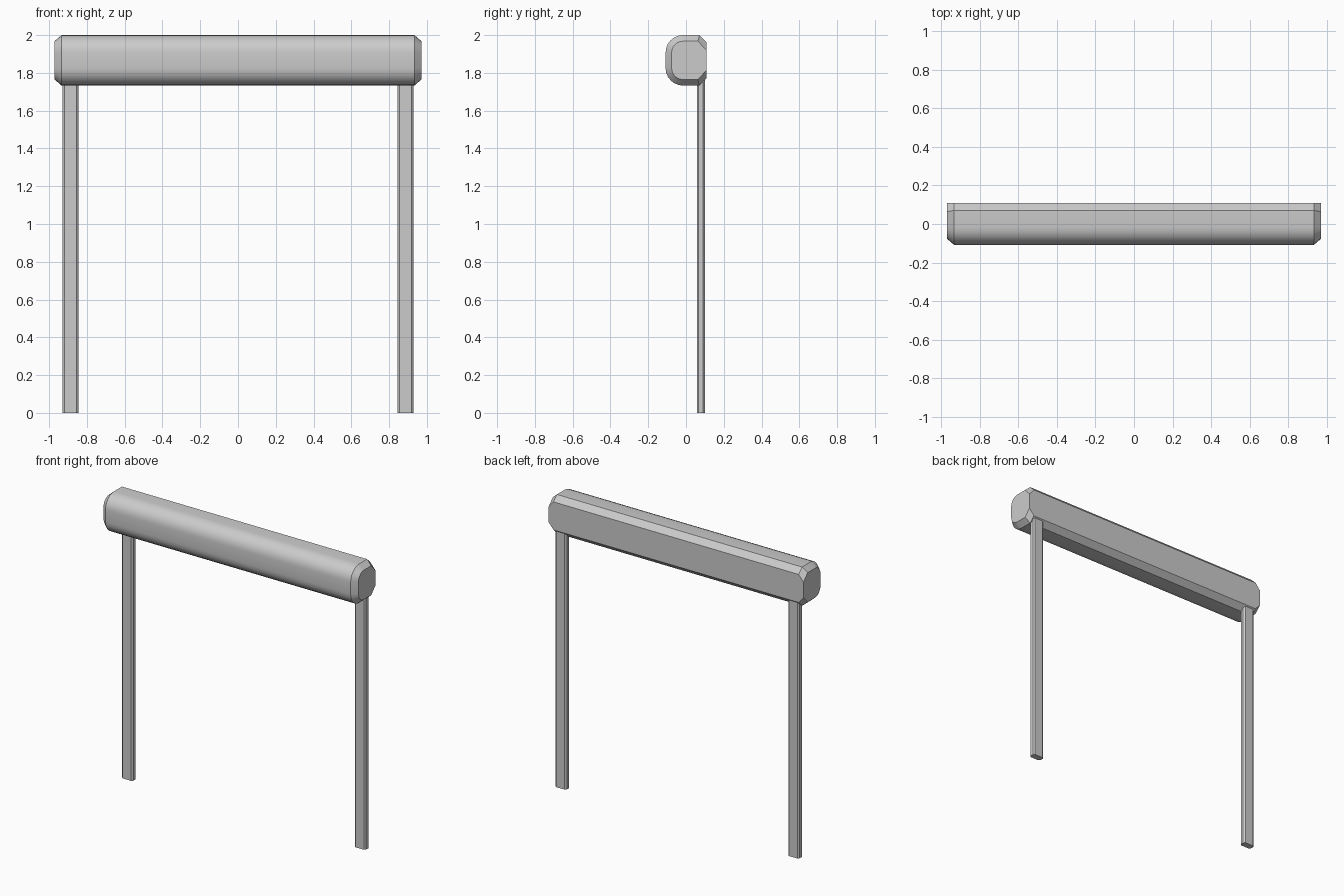
import bpy, bmesh, math

if "Cube" in bpy.data.objects:
    bpy.data.objects.remove(bpy.data.objects["Cube"])

BACK, FRONT = 0.108, -0.108
MID_Z = 1.8665


def profile(inset, back_y, back_z):
    """Housing section in (y, z): flat chamfered back, rounded front."""
    half = 0.1335 - inset
    r = 0.092 - inset
    cy, cz = FRONT + 0.092, half - r
    top = [(BACK, back_z), (back_y, half)]
    for i in range(7):
        a = math.radians(90 + 15 * i)
        top.append((cy + r * math.cos(a), cz + r * math.sin(a)))
    bottom = [(y, -z) for y, z in reversed(top)]
    return [(y, MID_Z + z) for y, z in top + bottom]


def finish(bm, name):
    bmesh.ops.recalc_face_normals(bm, faces=bm.faces)
    for f in bm.faces:
        f.smooth = True
    for e in bm.edges:
        e.smooth = e.calc_face_angle(0) < math.radians(25)
    me = bpy.data.meshes.new(name)
    bm.to_mesh(me)
    bm.free()
    ob = bpy.data.objects.new(name, me)
    bpy.context.collection.objects.link(ob)
    return ob


def loft(name, sections):
    """Skin a list of equal-length 3D rings and close both ends."""
    bm = bmesh.new()
    rings = [[bm.verts.new(p) for p in s] for s in sections]
    n = len(rings[0])
    for a, b in zip(rings, rings[1:]):
        for i in range(n):
            j = (i + 1) % n
            bm.faces.new((a[i], a[j], b[j], b[i]))
    bm.faces.new(rings[0])
    bm.faces.new(rings[-1])
    return finish(bm, name)


# roller housing: full section along the length, tapered end caps
outer = profile(0.0, 0.071, 0.0965)
cap = profile(0.032, 0.063, 0.053)
stations = [(-0.971, cap), (-0.934, outer), (0.934, outer), (0.971, cap)]
loft("roller_housing", [[(x, y, z) for y, z in prof] for x, prof in stations])

# guide rails: slim posts with chamfered long edges
C = 0.010
X0, X1, Y0, Y1 = 0.844, 0.929, 0.057, 0.101
rail = [(X0 + C, Y0), (X1 - C, Y0), (X1, Y0 + C), (X1, Y1 - C),
        (X1 - C, Y1), (X0 + C, Y1), (X0, Y1 - C), (X0, Y0 + C)]
for side, s in (("left", -1), ("right", 1)):
    loft(side + "_guide_rail",
         [[(s * x, y, z) for x, y in rail] for z in (0.0, 1.785)])
